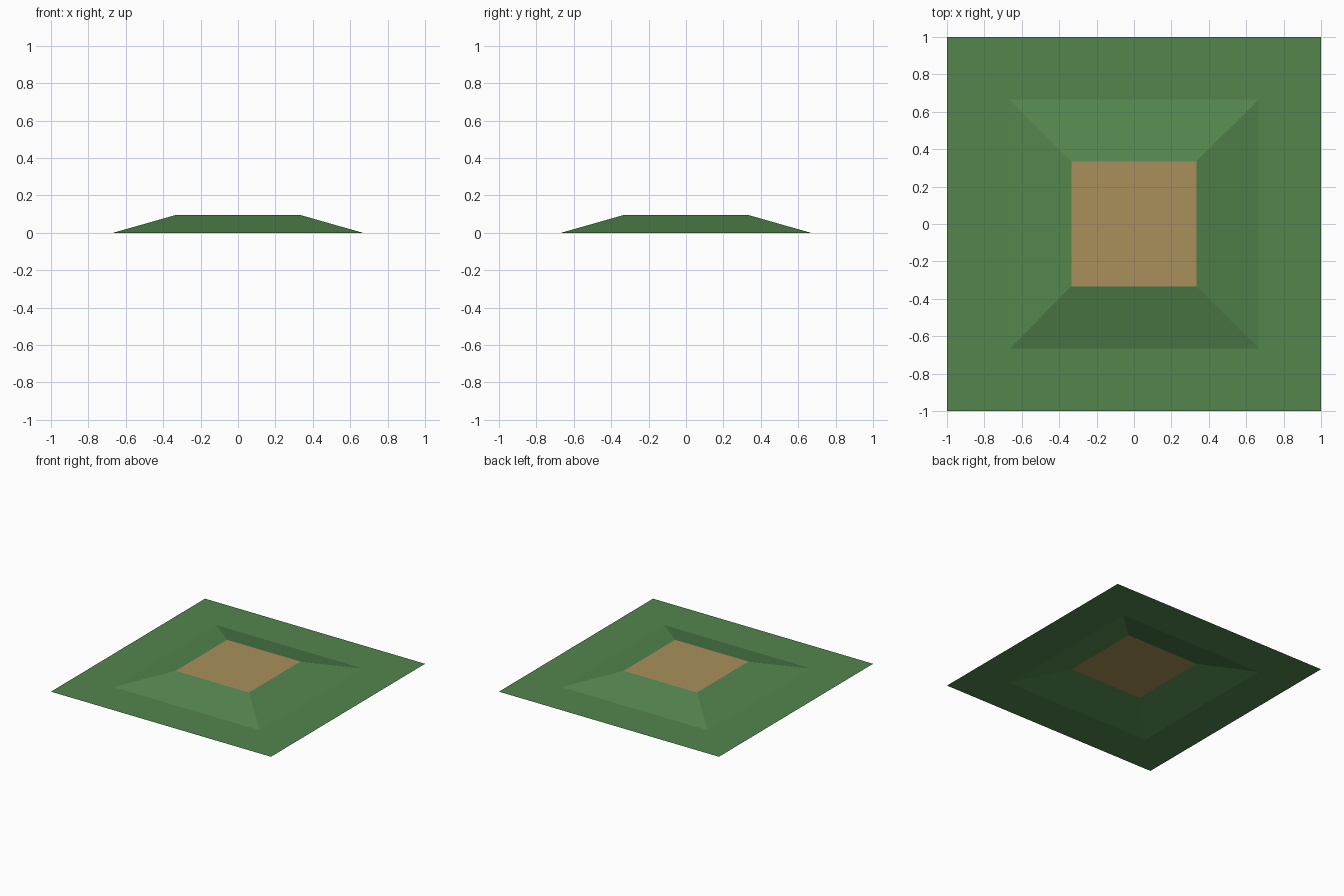
import bpy, bmesh

if "Cube" in bpy.data.objects:
    bpy.data.objects.remove(bpy.data.objects["Cube"])


def material(name, rgb):
    mat = bpy.data.materials.new(name)
    mat.diffuse_color = (*rgb, 1)
    mat.use_nodes = True
    mat.node_tree.nodes["Principled BSDF"].inputs["Base Color"].default_value = mat.diffuse_color
    return mat


# Open ground sheet: one square, inset twice, the inner square raised
bm = bmesh.new()
bmesh.ops.create_grid(bm, x_segments=1, y_segments=1, size=1)
plateau = bm.faces[:][0]
if plateau.normal.z < 0:
    plateau.normal_flip()
for height in (0, 0.095):
    bmesh.ops.inset_individual(bm, faces=[plateau], thickness=1 / 3,
                               use_even_offset=True)
    for v in plateau.verts:
        v.co.z = height

# Grass everywhere, bare earth on the flat top
plateau.material_index = 1
bm.normal_update()

mesh = bpy.data.meshes.new("raised_ground")
bm.to_mesh(mesh)
bm.free()
mesh.materials.append(material("grass_green", (0.087, 0.235, 0.076)))
mesh.materials.append(material("earth_tan", (0.40, 0.28, 0.105)))
bpy.context.collection.objects.link(bpy.data.objects.new("raised_ground", mesh))
